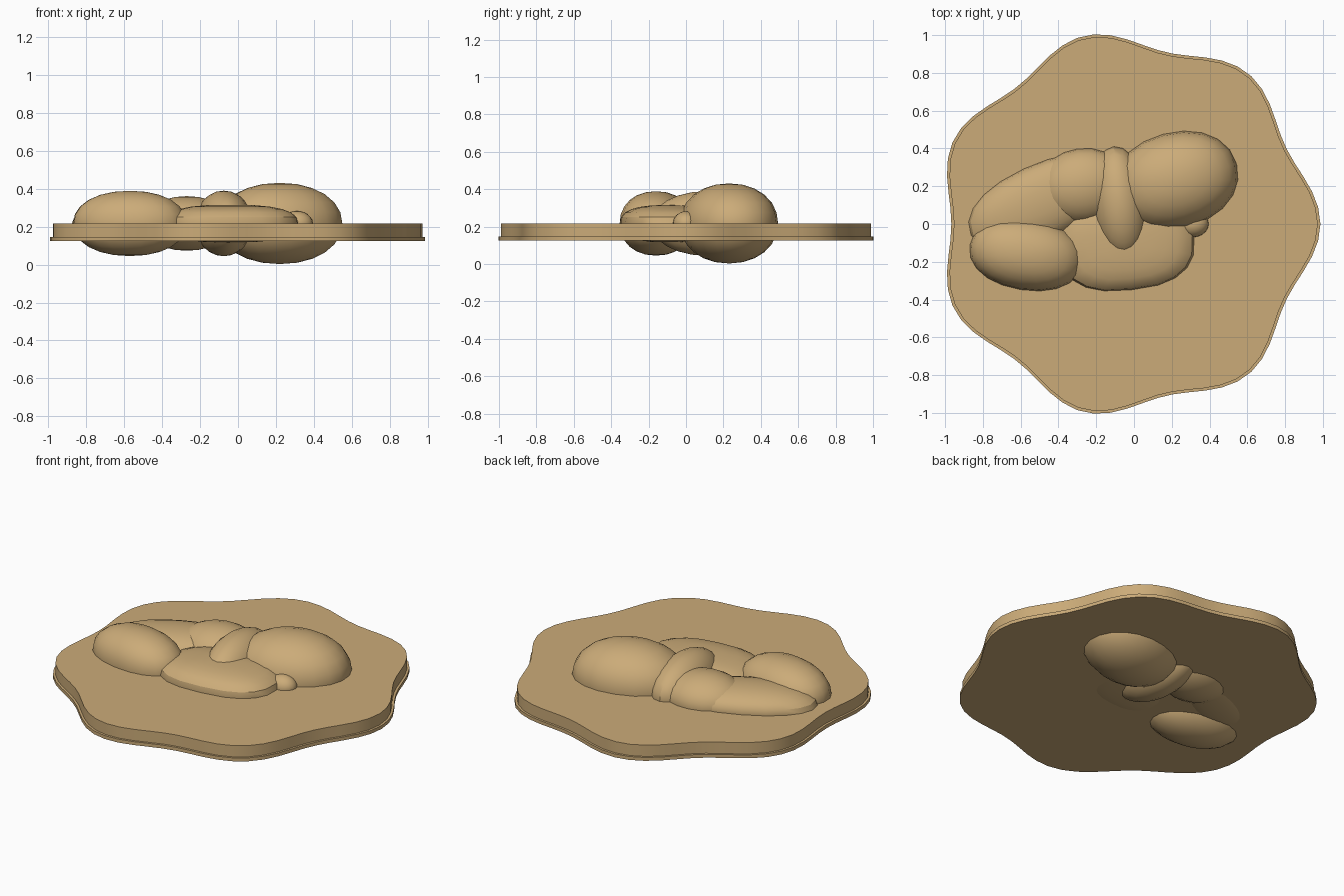
import bpy, bmesh, math

cube = bpy.data.objects.get("Cube")
if cube:
    bpy.data.objects.remove(cube, do_unlink=True)

clay = bpy.data.materials.new("warm_tan")
TAN = (0.60, 0.41, 0.19, 1)
clay.diffuse_color = TAN
clay.use_nodes = True
clay.node_tree.nodes["Principled BSDF"].inputs["Base Color"].default_value = TAN


def finish(name, bm, angle):
    bmesh.ops.recalc_face_normals(bm, faces=bm.faces)
    mesh = bpy.data.meshes.new(name)
    bm.to_mesh(mesh)
    bm.free()
    mesh.materials.append(clay)
    obj = bpy.data.objects.new(name, mesh)
    bpy.context.collection.objects.link(obj)
    bpy.ops.object.select_all(action="DESELECT")
    obj.select_set(True)
    bpy.context.view_layer.objects.active = obj
    bpy.ops.object.shade_smooth_by_angle(angle=math.radians(angle))
    return obj


def wavy_slab(name, inset, z_low, z_high, steps=72):
    """Seven-lobed flat slab."""
    bm = bmesh.new()
    ring = []
    for i in range(steps):
        t = math.tau * i / steps
        r = 0.977 + 0.045 * math.cos(7 * t) - inset
        ring.append(bm.verts.new((r * math.cos(t) - 0.035, r * math.sin(t), z_low)))
    base = bm.faces.new(ring)
    top = bmesh.ops.extrude_face_region(bm, geom=[base], use_keep_orig=True)
    for v in top["geom"]:
        if isinstance(v, bmesh.types.BMVert):
            v.co.z = z_high
    return finish(name, bm, 30)


def pebble(name, center, radii, tilt=0, power=1.0):
    """Rounded lump; a power under 1 gives a flatter top and fuller sides."""
    bm = bmesh.new()
    bmesh.ops.create_uvsphere(bm, u_segments=20, v_segments=12, radius=1)
    c, s = math.cos(math.radians(tilt)), math.sin(math.radians(tilt))
    for v in bm.verts:
        x, y, z = (math.copysign(abs(k) ** power, k) * r for k, r in zip(v.co, radii))
        v.co = (center[0] + c * x - s * y, center[1] + s * x + c * y, center[2] + z)
    return finish(name, bm, 28)


# Base: thin brim under a slightly smaller slab
wavy_slab("base_brim", 0, 0.125, 0.146)
wavy_slab("base_slab", 0.014, 0.146, 0.216)

# Cluster of overlapping lumps through the base
pebble("large_lump", (0.22, 0.23, 0.217), (0.335, 0.254, 0.214), 15, 0.95)
pebble("left_front_lump", (-0.57, -0.16, 0.217), (0.303, 0.19, 0.172), -9, 0.93)
pebble("left_back_lump", (-0.50, 0.11, 0.216), (0.40, 0.20, 0.105), 25, 0.9)
pebble("middle_lump", (-0.27, 0.20, 0.217), (0.245, 0.20, 0.144), 8)
pebble("narrow_lump", (-0.075, 0.11, 0.217), (0.152, 0.302, 0.173), 6)
pebble("front_lump", (-0.04, -0.10, 0.216), (0.36, 0.25, 0.100), 6, 0.78)
pebble("small_nub", (0.31, 0.0, 0.216), (0.085, 0.07, 0.066))
